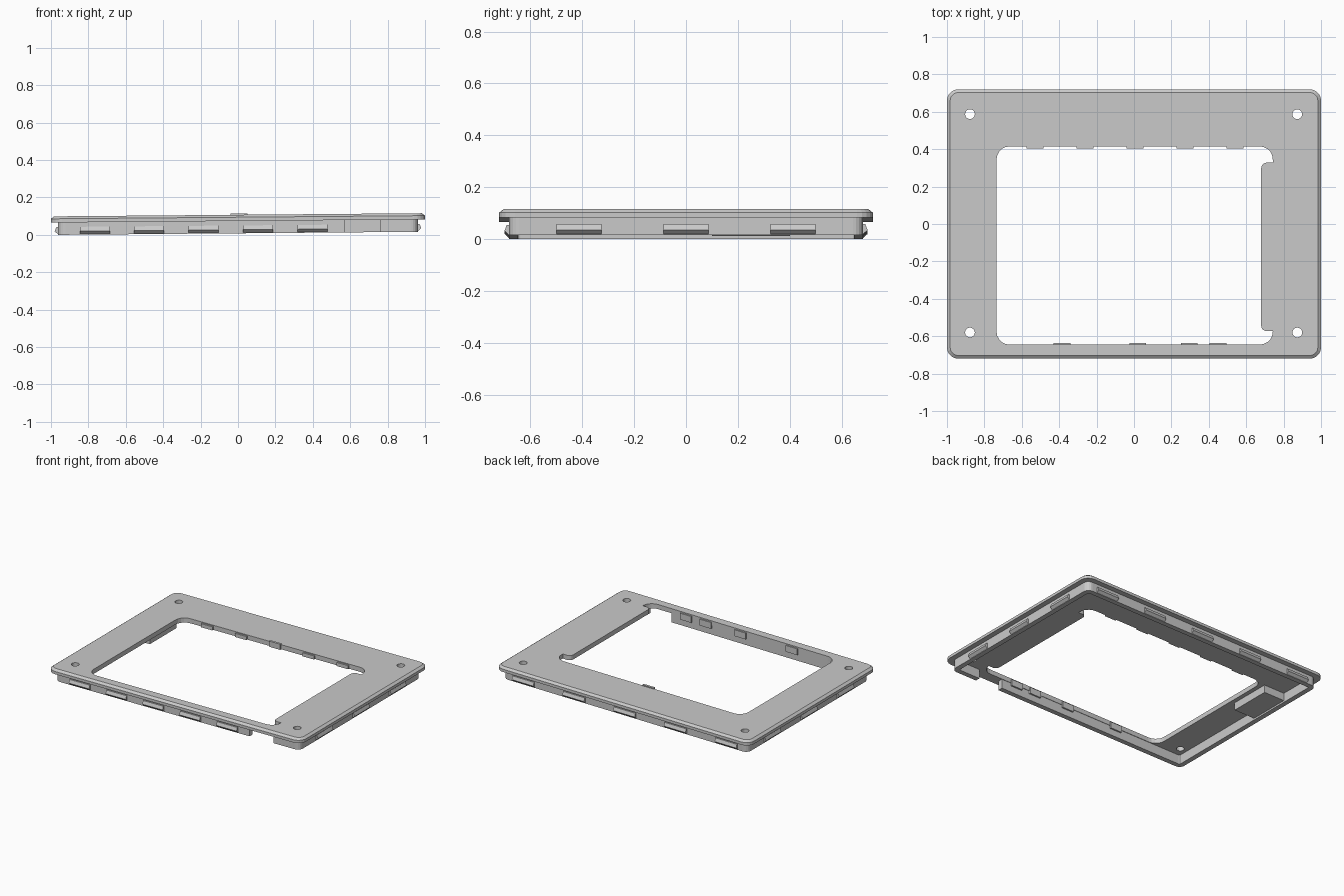
import bpy, bmesh, math
from mathutils import Vector

cube = bpy.data.objects.get("Cube")
if cube:
    bpy.data.objects.remove(cube, do_unlink=True)

GREY = (0.59, 0.59, 0.59, 1)
grey = bpy.data.materials.new("light grey")
grey.use_nodes = True
grey.diffuse_color = GREY
grey.node_tree.nodes["Principled BSDF"].inputs["Base Color"].default_value = GREY

SLOPE = 0.0085          # the whole frame rises slightly towards +x
WALL_X, WALL_Y, THICK = 0.963, 0.683, 0.035
PLATE_LOW, PLATE_TOP = 0.066, 0.099


def make(name, bm):
    bmesh.ops.recalc_face_normals(bm, faces=bm.faces)
    mesh = bpy.data.meshes.new(name)
    bm.to_mesh(mesh)
    bm.free()
    mesh.materials.append(grey)
    ob = bpy.data.objects.new(name, mesh)
    bpy.context.scene.collection.objects.link(ob)
    return ob


def rounded(corners, steps=5):
    """Round each (x, y, radius) corner of a polygon."""
    out = []
    for i, (x, y, r) in enumerate(corners):
        p = Vector((x, y))
        a = (Vector(corners[i - 1][:2]) - p).normalized()
        b = (Vector(corners[(i + 1) % len(corners)][:2]) - p).normalized()
        if r == 0:
            out.append(p)
            continue
        center = p + (a + b) * r
        for k in range(steps + 1):
            t = k / steps * math.pi / 2
            out.append(center - b * r * math.cos(t) - a * r * math.sin(t))
    return out


def rect(hx, hy, r):
    return rounded([(-hx, -hy, r), (hx, -hy, r), (hx, hy, r), (-hx, hy, r)])


def loft(name, layers):
    """Solid through a stack of (outline, z) layers."""
    bm = bmesh.new()
    rings = [[bm.verts.new((p.x, p.y, z)) for p in pts] for pts, z in layers]
    n = len(rings[0])
    for low, high in zip(rings, rings[1:]):
        for i in range(n):
            j = (i + 1) % n
            bm.faces.new((low[i], low[j], high[j], high[i]))
    bm.faces.new(rings[0])
    bm.faces.new(rings[-1])
    return make(name, bm)


def box(name, x0, x1, y0, y1, z0, z1):
    outline = [Vector(p) for p in ((x0, y0), (x1, y0), (x1, y1), (x0, y1))]
    return loft(name, [(outline, z0), (outline, z1)])


def cut(ob, cutter):
    mod = ob.modifiers.new("cut", 'BOOLEAN')
    mod.operation, mod.solver, mod.object = 'DIFFERENCE', 'EXACT', cutter
    graph = bpy.context.evaluated_depsgraph_get()
    mesh = bpy.data.meshes.new_from_object(ob.evaluated_get(graph))
    ob.modifiers.clear()
    ob.data = mesh
    bpy.data.objects.remove(cutter, do_unlink=True)


def clip(name, center, along, out, width):
    """Snap ridge with a triangular section on an outer wall."""
    bm = bmesh.new()
    ends = []
    for s in (-0.5, 0.5):
        ends.append([bm.verts.new(center + along * width * s + out * d + Vector((0, 0, z)))
                     for d, z in ((-0.005, 0.003), (0, 0.003), (0.017, 0.019),
                                  (0.008, 0.042), (-0.005, 0.042))])
    for i in range(5):
        j = (i + 1) % 5
        bm.faces.new((ends[0][i], ends[0][j], ends[1][j], ends[1][i]))
    bm.faces.new(ends[0])
    bm.faces.new(ends[1])
    return make(name, bm)


parts = []

# Face plate with chamfered rim, opening and screw holes
plate = loft("face_plate", [(rect(1, 0.72, 0.06), PLATE_LOW), (rect(1, 0.72, 0.06), 0.086),
                            (rect(0.983, 0.703, 0.043), PLATE_TOP)])
opening = rounded([(-0.735, -0.645, 0.07), (0.742, -0.645, 0.07), (0.742, -0.573, 0),
                   (0.68, -0.573, 0.03), (0.68, 0.328, 0.03), (0.742, 0.328, 0),
                   (0.742, 0.415, 0.07), (-0.735, 0.415, 0.07)])
cut(plate, loft("opening_cutter", [(opening, 0), (opening, 0.2)]))
for x in (-0.877, 0.873):
    for y in (-0.58, 0.587):
        hole = [Vector((x + 0.026 * math.cos(a), y + 0.026 * math.sin(a)))
                for a in (k * math.tau / 20 for k in range(20))]
        cut(plate, loft("hole_cutter", [(hole, 0), (hole, 0.2)]))
parts.append(plate)

# Skirt wall below the plate, with a gap at the front
skirt = loft("skirt_wall", [(rect(WALL_X, WALL_Y, 0.04), 0), (rect(WALL_X, WALL_Y, 0.04), PLATE_LOW)])
inside = rect(WALL_X - THICK, WALL_Y - THICK, 0.01)
cut(skirt, loft("inside_cutter", [(inside, -0.1), (inside, 0.2)]))
cut(skirt, box("gap_cutter", 0.57, 0.76, -0.8, -0.6, -0.1, 0.2))
parts.append(skirt)

# Block behind the wall on the -x side
parts.append(box("side_block", -0.94, -0.765, 0.1, 0.4, 0.012, PLATE_LOW))

# Snap ridges around the outside
X, Y = Vector((1, 0, 0)), Vector((0, 1, 0))
for x in (-0.765, -0.475, -0.185, 0.107, 0.398):
    parts.append(clip("front_clip", Vector((x, -WALL_Y, 0)), X, -Y, 0.16))
for x in (-0.8, -0.4, 0, 0.4, 0.8):
    parts.append(clip("back_clip", Vector((x, WALL_Y, 0)), X, Y, 0.17))
for y in (-0.412, 0, 0.412):
    for side in (-1, 1):
        parts.append(clip("side_clip", Vector((side * WALL_X, y, 0)), Y, X * side, 0.174))

# Small catches along the opening
for x in (-0.53, -0.262, 0.005, 0.272, 0.54):
    top = 0.106 if abs(x) < 0.1 else 0.092
    parts.append(box("back_catch", x - 0.045, x + 0.045, 0.404, 0.42, PLATE_LOW, top))
for x in (-0.385, 0.02, 0.295, 0.45):
    parts.append(box("front_catch", x - 0.045, x + 0.045, -0.65, -0.637, 0.045, 0.09))

# Slight lean of the whole frame
for ob in parts:
    for v in ob.data.vertices:
        v.co.z += SLOPE * (v.co.x + WALL_X)
    ob.data.update()
